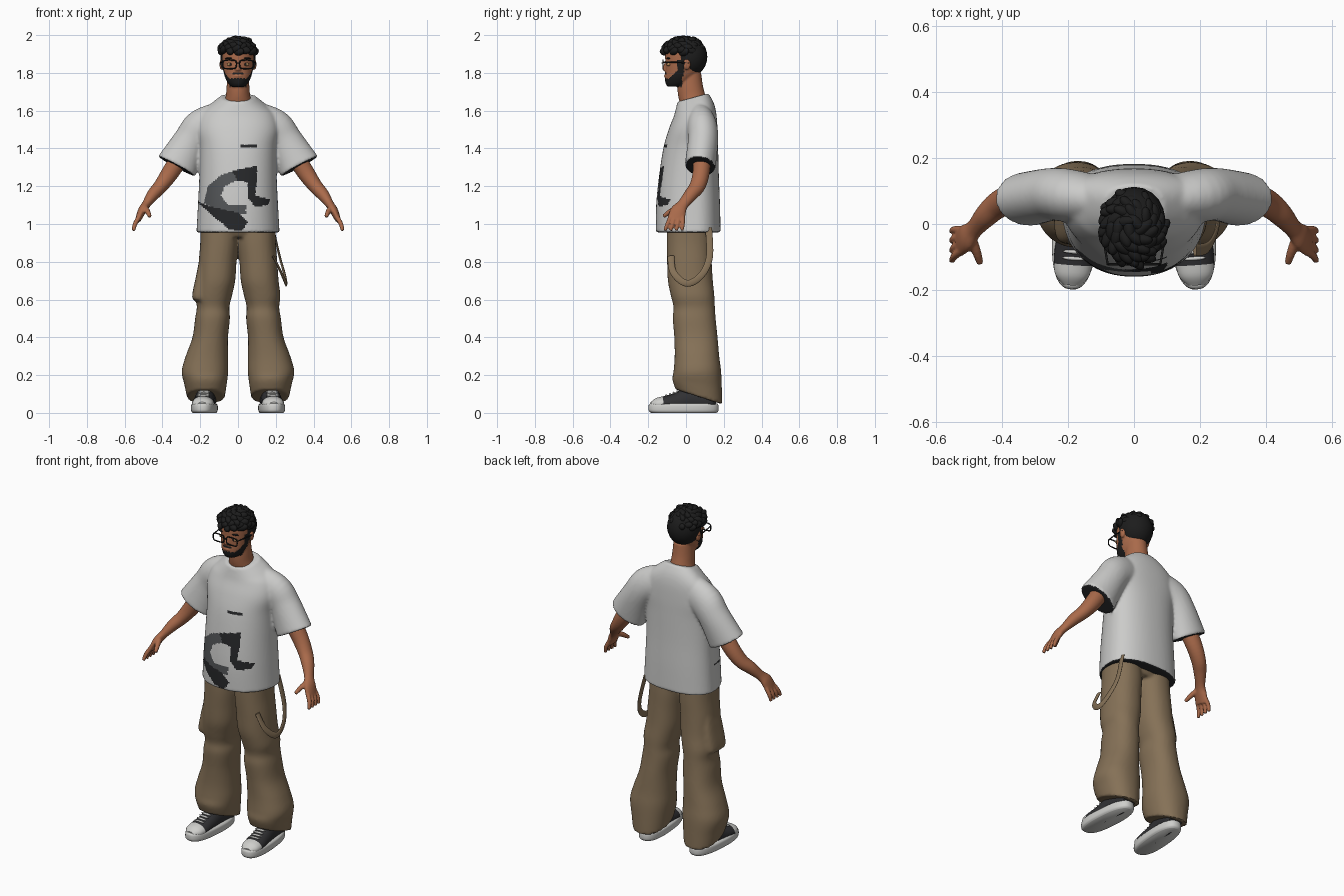
import bpy, bmesh, math, random
from mathutils import Vector, Matrix

random.seed(4)
if "Cube" in bpy.data.objects:
    bpy.data.objects.remove(bpy.data.objects["Cube"])


def material(name, r, g, b):
    m = bpy.data.materials.new(name)
    m.use_nodes = True
    m.diffuse_color = (r, g, b, 1)
    bsdf = m.node_tree.nodes["Principled BSDF"]
    bsdf.inputs["Base Color"].default_value = (r, g, b, 1)
    bsdf.inputs["Roughness"].default_value = 0.8
    return m


SKIN = material("warm brown skin", .40, .145, .07)
BLACK = material("hair black", .012, .012, .012)
SHIRT = material("shirt pale grey", .60, .60, .59)
GREY = material("print grey", .085, .09, .095)
CHARCOAL = material("print charcoal", .02, .021, .023)
BROWN = material("trouser brown", .235, .165, .095)
CANVAS = material("shoe canvas", .03, .03, .033)
WHITE = material("rubber white", .62, .62, .60)
AMBER = material("eye amber", .50, .27, .11)


def dense(rows, k=5):
    """Smoothly interpolate between rows of numbers."""
    rows = [Vector(r) for r in rows]
    out = []
    for i in range(len(rows) - 1):
        a, b = rows[max(i - 1, 0)], rows[i]
        c, d = rows[i + 1], rows[min(i + 2, len(rows) - 1)]
        for j in range(k):
            t = j / k
            out.append(b + (c - a) * (t / 2) + (a * 2 - b * 5 + c * 4 - d) * (t * t / 2)
                       + (b * 3 - a - c * 3 + d) * (t ** 3 / 2))
    return out + [rows[-1]]


def skin_rings(bm, rings, n, p):
    """Join rings given as centre, side, front and back vectors."""
    loops = []
    for ctr, u, vf, vb in rings:
        loop = []
        for i in range(n):
            a = math.tau * i / n
            c, s = (math.copysign(abs(f(a)) ** p, f(a)) for f in (math.cos, math.sin))
            loop.append(bm.verts.new(ctr + u * c + (vb if s > 0 else vf) * s))
        loops.append(loop)
    for a, b in zip(loops, loops[1:]):
        for i in range(n):
            j = (i + 1) % n
            bm.faces.new((a[i], a[j], b[j], b[i]))
    bm.faces.new(loops[0])
    bm.faces.new(loops[-1])


def stack(bm, rows, mid=0.5, n=40, p=1.0):
    """Upright loft; rows are z, x, half width, front y, back y, slope."""
    rings = []
    for z, x, w, y0, y1, slope in dense(rows):
        y = y0 + (y1 - y0) * mid
        rings.append((Vector((x, y, z)), Vector((w, 0, 0)),
                      Vector((0, y - y0, slope * (y - y0))),
                      Vector((0, y1 - y, slope * (y1 - y)))))
    skin_rings(bm, rings, n, p)


def tube(bm, rows, ref=(0, 1, 0), n=16):
    """Loft along a path; rows are x, y, z and two radii."""
    rows = dense(rows)
    rings = []
    for i, r in enumerate(rows):
        a, b = rows[max(i - 1, 0)], rows[min(i + 1, len(rows) - 1)]
        t = Vector(b[:3]) - Vector(a[:3])
        u = t.cross(Vector(ref)).normalized()
        v = t.cross(u).normalized()
        rings.append((Vector(r[:3]), u * r[3], v * r[4], v * r[4]))
    skin_rings(bm, rings, n, 1)


def ball(bm, centre, radii, rot=Matrix()):
    bmesh.ops.create_uvsphere(bm, u_segments=20, v_segments=12, radius=1,
                              matrix=Matrix.Translation(centre) @ rot @ Matrix.Diagonal((*radii, 1)))


def mirror(bm):
    geom = bmesh.ops.duplicate(bm, geom=bm.verts[:] + bm.edges[:] + bm.faces[:])["geom"]
    bmesh.ops.scale(bm, vec=(-1, 1, 1), verts=[g for g in geom if isinstance(g, bmesh.types.BMVert)])


def build(name, bm, mats, voxel=0, smooth=0, rule=None):
    bmesh.ops.recalc_face_normals(bm, faces=bm.faces)
    ob = bpy.data.objects.new(name, bpy.data.meshes.new(name))
    bm.to_mesh(ob.data)
    bm.free()
    bpy.context.collection.objects.link(ob)
    if voxel:
        mod = ob.modifiers.new("fuse", 'REMESH')
        mod.mode, mod.voxel_size = 'VOXEL', voxel
        mod = ob.modifiers.new("soften", 'SMOOTH')
        mod.factor, mod.iterations = .5, smooth
        me = bpy.data.meshes.new_from_object(ob.evaluated_get(bpy.context.evaluated_depsgraph_get()))
        ob.modifiers.clear()
        ob.data = me
    ob.data.materials.clear()
    for m in mats:
        ob.data.materials.append(m)
    for f in ob.data.polygons:
        f.material_index = rule(f.center, f.normal) if rule else 0
    bpy.ops.object.select_all(action='DESELECT')
    ob.select_set(True)
    bpy.context.view_layer.objects.active = ob
    bpy.ops.object.shade_smooth_by_angle(angle=math.radians(50))
    return ob


def inside(x, z, poly):
    hit = False
    for (x1, z1), (x2, z2) in zip(poly, poly[1:] + poly[:1]):
        if (z1 > z) != (z2 > z) and x < x1 + (z - z1) * (x2 - x1) / (z2 - z1):
            hit = not hit
    return hit


# Shirt with sleeves, print and dark lining
ARC = [(0, 1.29), (-.09, 1.26), (-.16, 1.2), (-.18, 1.11), (-.09, 1.06), (.04, 1.05),
       (.04, 1.1), (-.05, 1.1), (-.09, 1.15), (-.07, 1.2), (.01, 1.24)]
HOOK = [(-.03, 1.28), (.1, 1.31), (.1, 1.22), (.09, 1.15), (.17, 1.13), (.16, 1.1),
        (.09, 1.09), (.05, 1.14), (.05, 1.22), (0, 1.23)]
SWEEP = [(-.22, 1.12), (-.14, 1.09), (0, 1.06), (.05, 1.01), (.02, .965), (-.04, .97), (-.12, 1.03)]


def shirt_rule(c, n):
    if n.z < -.8 and c.z < .99:
        return 2
    if abs(c.x) > .21 and c.z < 1.38 and n.dot(Vector((math.copysign(.46, c.x), -.1, -.88))) > .85:
        return 2
    if n.y < -.05 and abs(c.x) < .23:
        bar = .01 < c.x < .1 and abs(c.z - 1.412) < .006
        if bar or inside(c.x, c.z, HOOK) or inside(c.x, c.z, SWEEP):
            return 2
        if inside(c.x, c.z, ARC):
            return 1
    return 0


bm = bmesh.new()
tube(bm, [(.08, .07, 1.54, .11, .07), (.19, .085, 1.51, .10, .08),
          (.25, .09, 1.44, .092, .08), (.325, .075, 1.305, .112, .082)], n=32)
mirror(bm)
stack(bm, [(.955, 0, .22, -.16, .183, 0), (1.1, 0, .212, -.158, .18, 0),
           (1.25, 0, .205, -.143, .174, 0), (1.4, 0, .205, -.12, .17, 0),
           (1.5, 0, .22, -.092, .167, 0), (1.58, 0, .2, -.065, .16, .08),
           (1.63, 0, .15, -.055, .145, .2), (1.675, 0, .092, -.045, .118, .28)], mid=.62, n=64, p=.9)
build("shirt", bm, [SHIRT, GREY, CHARCOAL], .008, 5, shirt_rule)

# Trousers with a cargo pocket on the right thigh
bm = bmesh.new()
stack(bm, [(.085, .17, .1, -.055, .192, -.32), (.15, .172, .112, -.072, .19, -.2),
           (.22, .175, .123, -.066, .186, 0), (.3, .165, .112, -.06, .176, 0),
           (.4, .147, .094, -.062, .167, 0), (.5, .135, .092, -.07, .157, 0),
           (.56, .132, .086, -.066, .153, 0), (.62, .128, .096, -.08, .15, 0),
           (.7, .115, .1, -.096, .142, 0), (.8, .108, .1, -.1, .136, 0),
           (.9, .1, .1, -.102, .132, 0), (1.0, .1, .1, -.1, .125, 0)], p=.9)
mirror(bm)
stack(bm, [(.93, 0, .16, -.08, .11, 0), (.97, 0, .19, -.1, .125, 0), (1.02, 0, .19, -.1, .125, 0)])
stack(bm, [(.595, -.19, .042, -.05, .09, 0), (.62, -.193, .05, -.06, .1, 0),
           (.72, -.178, .045, -.06, .1, 0), (.81, -.165, .04, -.05, .09, 0)], p=.6)
build("trousers", bm, [BROWN], .009, 3)

# Hanging strap at the left hip
bm = bmesh.new()
tube(bm, [(x, y, z, .018, .006) for x, y, z in
          [(.185, -.08, .83), (.225, -.07, .75), (.25, -.02, .695), (.255, .03, .69),
           (.245, .09, .74), (.22, .125, .83), (.185, .12, .98)]], ref=(1, 0, 0))
build("hip_strap", bm, [BROWN])

# Arms with hands
bm = bmesh.new()
tube(bm, [(.29, .085, 1.38, .05, .05), (.36, .08, 1.27, .046, .045), (.41, .06, 1.2, .038, .042),
          (.45, .025, 1.155, .033, .036), (.485, -.015, 1.105, .023, .03),
          (.508, -.04, 1.07, .022, .042), (.53, -.055, 1.02, .015, .045)], n=24)
for i in range(4):
    tube(bm, [(.522, -.08 + .021 * i, 1.04, .013, .012), (.545, -.098 + .027 * i, 1.0, .012, .011),
              (.553, -.112 + .03 * i, .965, .009, .009)])
tube(bm, [(.495, -.04, 1.09, .016, .016), (.478, -.085, 1.065, .014, .014),
          (.467, -.12, 1.04, .01, .01)])
mirror(bm)
build("arms", bm, [SKIN], .005, 2)


# Head and neck with painted beard
def beard_rule(c, n):
    jaw = 1.725 < c.z < 1.77 + max(c.y + .09, 0) * .95 and c.y < -.02
    burn = -.045 < c.y < -.01 and 1.78 < c.z < 1.87
    lip = abs(c.z - 1.797) < .005 and abs(c.x) < .03 and c.y < -.08
    return int(jaw or burn or lip)


bm = bmesh.new()
ball(bm, (.086, .005, 1.845), (.012, .02, .03))
mirror(bm)
stack(bm, [(1.6, 0, .085, -.02, .12, 0), (1.67, 0, .066, -.04, .105, 0),
           (1.73, 0, .06, -.045, .09, 0), (1.8, 0, .055, -.04, .08, 0)])
stack(bm, [(1.728, 0, .035, -.098, -.02, 0), (1.745, 0, .052, -.108, .02, 0),
           (1.775, 0, .068, -.112, .05, 0), (1.81, 0, .077, -.11, .075, 0),
           (1.86, 0, .083, -.11, .09, 0), (1.91, 0, .083, -.108, .095, 0),
           (1.95, 0, .07, -.09, .08, 0), (1.98, 0, .03, -.04, .04, 0)])
tube(bm, [(0, -.1, 1.865, .007, .01), (0, -.11, 1.835, .01, .012), (0, -.109, 1.812, .014, .017)], ref=(1, 0, 0))
ball(bm, (0, -.109, 1.783), (.023, .008, .006))
build("head", bm, [SKIN, BLACK], .005, 2, beard_rule)

# Hair: a cap covered in overlapping locks
bm = bmesh.new()
ball(bm, (0, .016, 1.885), (.094, .097, .105))
for i in range(60):
    z = .12 + .88 * (i + .5) / 60
    a = i * 2.4
    r = math.sqrt(1 - z * z)
    spot = Vector((-.004 + .088 * r * math.cos(a), -.012 + .1 * r * math.sin(a), 1.9 + .077 * z))
    turn = Matrix.Rotation(a + random.uniform(.6, 1.5), 4, 'Z') @ Matrix.Rotation(random.uniform(-.4, .4), 4, 'Y')
    ball(bm, spot, (.036, .018, .021), turn)
build("hair", bm, [BLACK])

# Eyes and eyebrows
bm = bmesh.new()
ball(bm, (.04, -.091, 1.845), (.019, .011, .009))
mirror(bm)
build("eyes", bm, [AMBER])
bm = bmesh.new()
ball(bm, (.04, -.1, 1.845), (.006, .004, .007))
ball(bm, (.042, -.093, 1.877), (.026, .01, .005))
mirror(bm)
build("pupils_and_eyebrows", bm, [BLACK])

# Glasses: two rims, a bridge and temples
bm = bmesh.new()


def rod(points):
    for a, b in zip(points, points[1:]):
        tube(bm, [(*a, .0035, .0035), (*b, .0035, .0035)], ref=(.3, .5, .8), n=8)


rod([(.044 + .036 * math.copysign(abs(math.cos(t)) ** .5, math.cos(t)), -.122,
      1.845 + .023 * math.copysign(abs(math.sin(t)) ** .5, math.sin(t)))
     for t in (math.tau * i / 16 for i in range(17))])
rod([(0, -.126, 1.853), (.01, -.122, 1.853)])
rod([(.08, -.122, 1.856), (.092, -.05, 1.856), (.094, .015, 1.852)])
mirror(bm)
build("glasses", bm, [BLACK])

# Shoes: sole, canvas upper with rubber toe, laces
def shoe_part(name, bm, mats, rule=None):
    bmesh.ops.rotate(bm, verts=bm.verts, matrix=Matrix.Rotation(.07, 3, 'Z'))
    bmesh.ops.translate(bm, verts=bm.verts, vec=(.177, 0, 0))
    mirror(bm)
    build(name, bm, mats, rule=rule)


bm = bmesh.new()
stack(bm, [(0, 0, .06, -.185, .162, 0), (.012, 0, .068, -.198, .172, 0),
           (.04, 0, .068, -.198, .172, 0), (.05, 0, .06, -.19, .165, 0)], p=.8)
shoe_part("shoe_soles", bm, [WHITE])
bm = bmesh.new()
tube(bm, [(0, -.186, .045, .025, .012), (0, -.155, .047, .052, .032), (0, -.1, .05, .059, .042),
          (0, -.04, .055, .055, .056), (0, .03, .07, .052, .07), (0, .13, .07, .052, .07),
          (0, .16, .06, .04, .05)], ref=(0, 0, 1), n=32)
shoe_part("shoe_uppers", bm, [CANVAS, WHITE], lambda c, n: int(c.y < -.125))
bm = bmesh.new()
for i in range(6):
    ball(bm, (0, -.105 + .02 * i, .09 + .0075 * i), (.034, .006, .007))
shoe_part("shoe_laces", bm, [WHITE])
